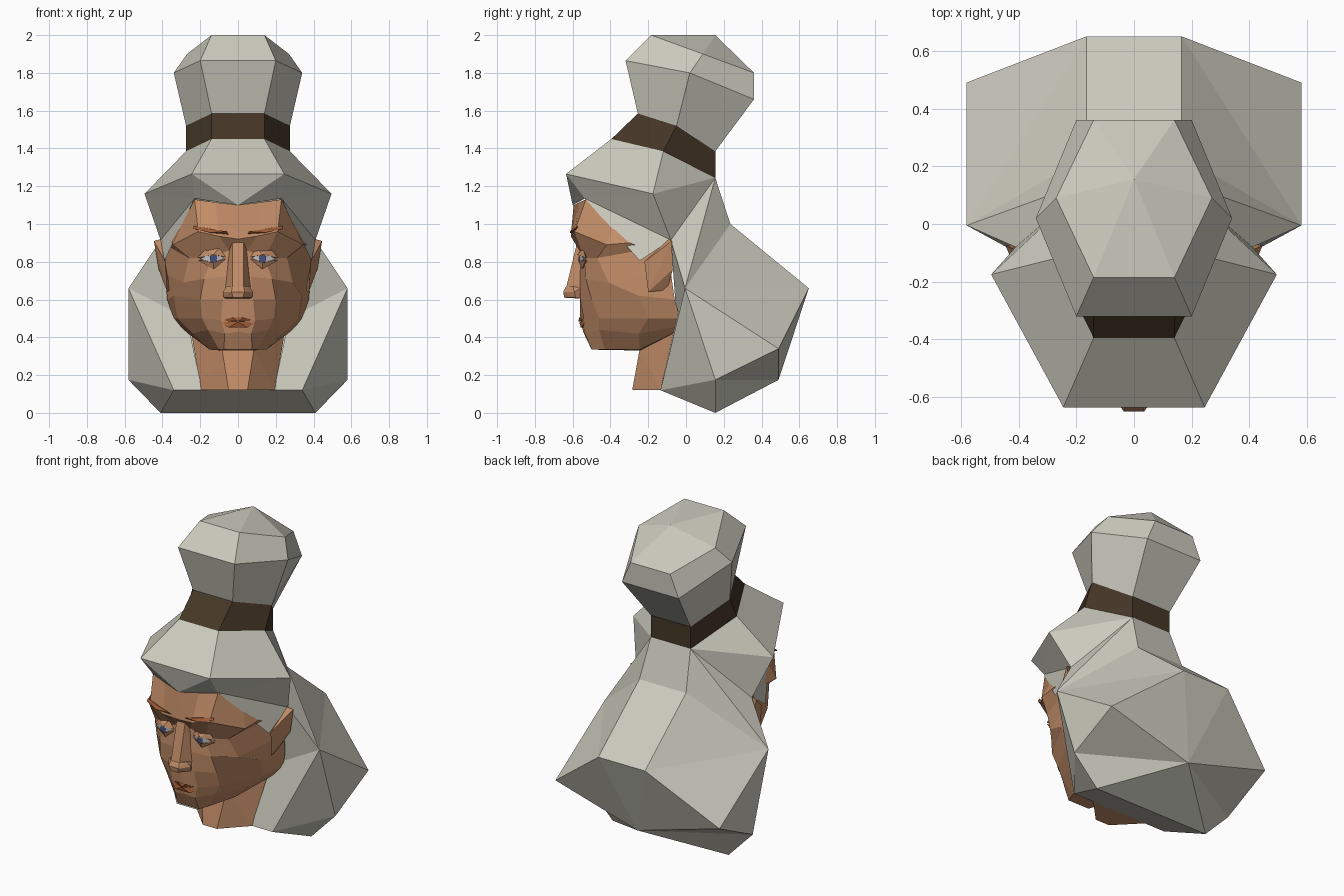
import bpy, bmesh

if "Cube" in bpy.data.objects:
    bpy.data.objects.remove(bpy.data.objects["Cube"])


def material(name, rgb):
    m = bpy.data.materials.new(name)
    m.diffuse_color = (*rgb, 1)
    m.use_nodes = True
    m.node_tree.nodes["Principled BSDF"].inputs["Base Color"].default_value = m.diffuse_color
    return m


SKIN = material("skin", (0.55, 0.27, 0.14))
BROWN = material("dark_brown", (0.06, 0.038, 0.02))
HAIR = material("grey_hair", (0.6, 0.59, 0.51))
LIP = material("lip", (0.33, 0.1, 0.035))
WHITE = material("eye_white", (0.75, 0.75, 0.75))
BLUE = material("iris_blue", (0.06, 0.08, 0.2))


def finish(name, bm, mat):
    bmesh.ops.recalc_face_normals(bm, faces=bm.faces)
    me = bpy.data.meshes.new(name)
    bm.to_mesh(me)
    bm.free()
    me.materials.append(mat)
    ob = bpy.data.objects.new(name, me)
    bpy.context.collection.objects.link(ob)
    return ob


def flip(p):
    return (-p[0], p[1], p[2])


def hull(name, pts, mat, side=0):
    """Convex part; side 0 spans the centre, +-1 is one of a pair."""
    if side == 0:
        pts = pts + [flip(p) for p in pts if p[0]]
    elif side < 0:
        pts = [flip(p) for p in pts]
    bm = bmesh.new()
    vs = [bm.verts.new(p) for p in pts]
    r = bmesh.ops.convex_hull(bm, input=vs)
    junk = {v for v in r["geom_interior"] + r["geom_unused"]
            if isinstance(v, bmesh.types.BMVert)}
    bmesh.ops.delete(bm, geom=list(junk), context='VERTS')
    bmesh.ops.dissolve_limit(bm, angle_limit=0.01, verts=bm.verts, edges=bm.edges)
    finish(name, bm, mat)


def pair(name, pts, mat):
    for s, tag in ((1, "left"), (-1, "right")):
        hull(f"{name}_{tag}", pts, mat, s)


def lettered(name, pts, faces, mat):
    """Capital letters are points, small letters their mirror images."""
    bm = bmesh.new()
    v = {}
    for k, p in pts.items():
        v[k] = bm.verts.new(p)
        v[k.lower()] = bm.verts.new(flip(p)) if p[0] else v[k]
    for f in faces.split():
        for word in (f, f.swapcase()):
            corners = [v[c] for c in word]
            if not bm.faces.get(corners):
                bm.faces.new(corners)
    finish(name, bm, mat)


def loft(name, rings, mat, apex=None):
    """Six-sided rings given by their front, side and back points."""
    bm = bmesh.new()
    loops = [[bm.verts.new(p) for p in r + [flip(q) for q in reversed(r)]] for r in rings]
    for a, b in zip(loops, loops[1:]):
        for i in range(6):
            j = (i + 1) % 6
            bm.faces.new((a[i], a[j], b[j], b[i]))
    if apex:
        top = bm.verts.new(apex)
        for i in range(6):
            bm.faces.new((loops[-1][i], loops[-1][(i + 1) % 6], top))
    finish(name, bm, mat)


# Bun and hair band
band_low = [(.14, -.395, 1.45), (.275, -.12, 1.385), (.14, .155, 1.245)]
band_top = [(.14, -.255, 1.585), (.275, -.05, 1.52), (.14, .155, 1.385)]
bun_wide = [(.20, -.32, 1.865), (.34, .02, 1.80), (.20, .36, 1.66)]
bun_top = [(.14, -.185, 2.0), (.27, .09, 1.9), (.14, .36, 1.80)]
loft("hair_band", [band_low, band_top], BROWN)
loft("hair_bun", [band_top, bun_wide, bun_top], HAIR, (0, .155, 2.0))

# Swept cap and the big mass of hair behind the neck
hair = dict(
    F=band_low[0], S=band_low[1], K=band_low[2],
    P=(.245, -.635, 1.265), Q=(.495, -.175, 1.16), C=(0, -.60, 1.10),
    T=(.23, -.535, 1.135), E=(.39, -.245, .805), H=(.41, -.08, .915),
    N=(.165, .235, 1.0), M=(.165, .65, .66), A=(.58, -.005, .66),
    B=(.58, .49, .34), D=(0, .49, .175), L=(.58, .155, .175),
    G=(.41, .155, 0), J=(.34, -.135, .12), I=(.19, -.135, .12),
    R=(.24, .155, 0), W=(.27, -.05, .5))
lettered("hair", hair,
         "FfpP FPQS SQK PCp PCT PTQ QTH THE QHK KHA KAN KNnk NMmn NAM MAB MBD MDm "
         "ABL BDL DLG DGRrg RIir GJIR LJG ALJ AJIW AWH", HAIR)

# Face: rows from hairline to jaw, each from the centre line to the side
rows = [
    [(0, -.595, 1.10), (.12, -.565, 1.115), (.23, -.53, 1.13), (.31, -.39, .975), (.36, -.08, .95)],
    [(0, -.59, .92), (.10, -.61, .935), (.21, -.59, .96), (.345, -.42, .89), (.365, -.08, .92)],
    [(0, -.56, .88), (.05, -.545, .86), (.14, -.54, .82), (.26, -.47, .82), (.385, -.08, .89)],
    [(0, -.565, .72), (.07, -.56, .72), (.18, -.53, .71), (.29, -.41, .69), (.385, -.08, .74)],
    [(0, -.56, .60), (.08, -.56, .60), (.20, -.50, .60), (.34, -.25, .62), (.375, -.06, .60)],
    [(0, -.56, .50), (.09, -.54, .49), (.19, -.46, .50), (.32, -.20, .50), (.34, -.03, .50)],
    [(0, -.545, .43), (.07, -.535, .42), (.16, -.46, .44), (.24, -.25, .42), (.31, -.03, .46)],
    [(0, -.50, .335), (.075, -.50, .335), (.10, -.43, .335), (.15, -.245, .335), (.29, -.03, .44)],
    [(0, -.245, .33), (.05, -.245, .33), (.08, -.24, .33), (.11, -.235, .335), (.25, -.03, .44)]]
bm = bmesh.new()
grid = [[bm.verts.new(p) for p in [flip(q) for q in r[:0:-1]] + r] for r in rows]
for a, b in zip(grid, grid[1:]):
    for i in range(len(a) - 1):
        bm.faces.new((a[i], a[i + 1], b[i + 1], b[i]))
finish("face", bm, SKIN)

# Neck
hull("neck", [(.05, -.285, .12), (.195, -.135, .12), (.085, -.245, .34), (.26, -.03, .5)], SKIN)

# Nose
hull("nose_bridge", [(.03, -.575, .91), (.045, -.55, .86), (.025, -.585, .76),
                     (.03, -.635, .66), (.07, -.555, .66)], SKIN)
hull("nose_tip", [(.03, -.635, .67), (.035, -.65, .64), (.025, -.645, .61), (.06, -.60, .67),
                  (.08, -.59, .64), (.075, -.585, .61), (.06, -.555, .66), (.06, -.555, .605)], SKIN)

# Lips
hull("upper_lip", [(0, -.565, .502), (.03, -.565, .505), (.10, -.53, .487), (0, -.57, .485),
                   (0, -.53, .48)], LIP)
hull("lower_lip", [(0, -.565, .48), (.10, -.53, .485), (.05, -.557, .452), (0, -.53, .45)], LIP)

# Ears
pair("ear", [(.385, -.22, .80), (.41, -.09, .92), (.445, -.075, .91), (.42, -.07, .76),
             (.375, -.20, .64), (.36, -.10, .65)], SKIN)

# Brows
pair("brow", [(.05, -.60, .945), (.06, -.615, .96), (.15, -.615, .955), (.235, -.585, .975),
              (.235, -.575, .99), (.15, -.60, .975), (.14, -.56, .95)], LIP)

# Eyelids, eyes and irises
pair("upper_lid", [(.065, -.55, .825), (.13, -.575, .838), (.215, -.53, .82), (.10, -.55, .875),
                   (.17, -.545, .87), (.13, -.52, .83)], SKIN)
pair("lower_lid", [(.065, -.55, .815), (.13, -.568, .798), (.215, -.53, .81), (.13, -.55, .76),
                   (.13, -.52, .80)], SKIN)
pair("eye", [(.07, -.55, .82), (.11, -.565, .838), (.15, -.563, .838), (.205, -.54, .815),
             (.13, -.565, .795), (.13, -.52, .82)], WHITE)
pair("iris", [(.11, -.57, .83), (.15, -.57, .83), (.145, -.57, .797), (.115, -.57, .797),
              (.13, -.54, .815)], BLUE)
